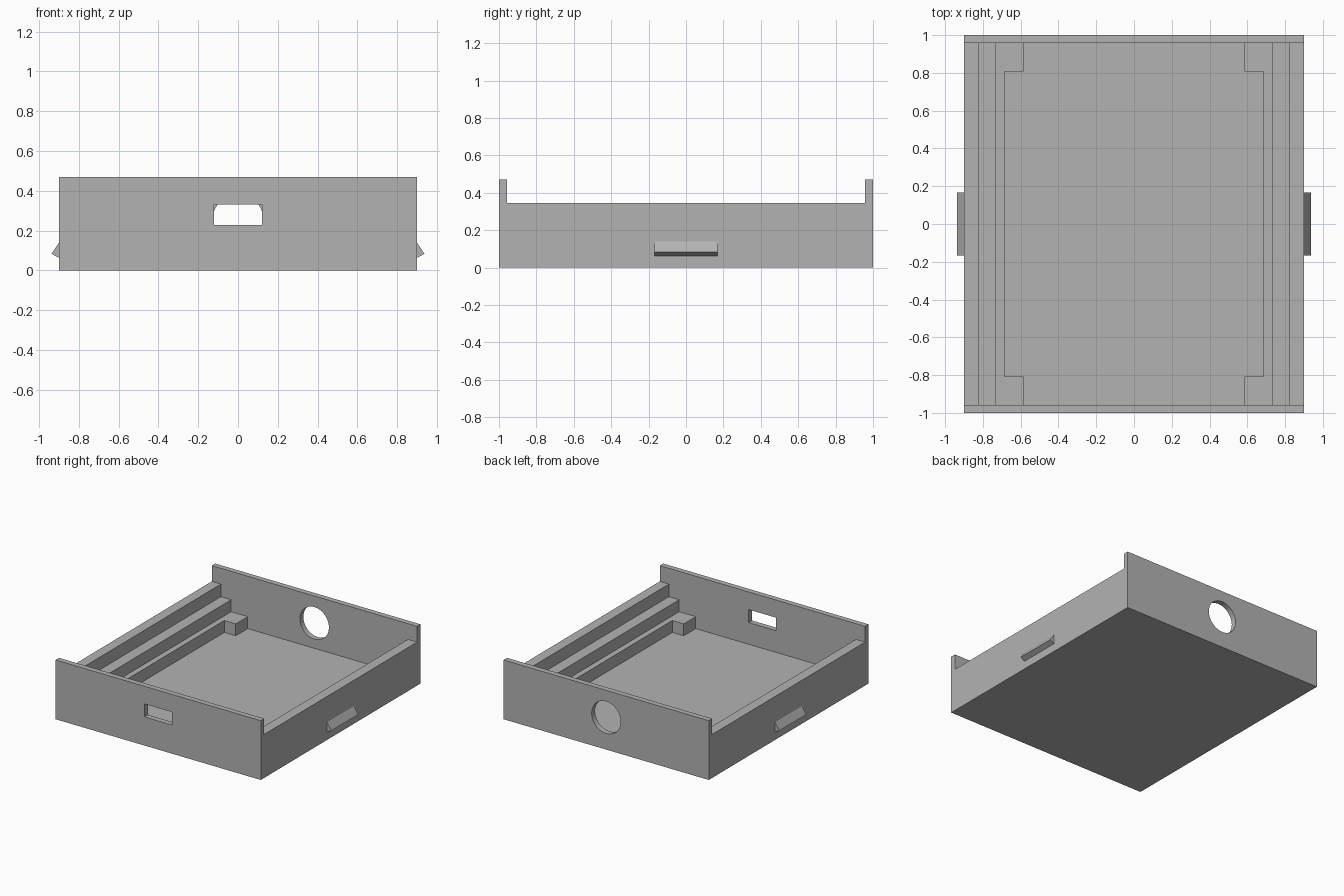
import bpy
import bmesh
import math
from mathutils import Matrix, Vector

cube = bpy.data.objects.get("Cube")
if cube:
    bpy.data.objects.remove(cube, do_unlink=True)

HALF_W, HALF_L, HEIGHT = 0.90, 1.0, 0.47
INNER_L = 0.957          # inside face of the end walls
SIDE_TOP = 0.345         # top of the side walls
FLOOR = 0.055

grey = bpy.data.materials.new("plain_grey")
grey.use_nodes = True
colour = (0.45, 0.45, 0.45, 1)
grey.diffuse_color = colour
grey.node_tree.nodes["Principled BSDF"].inputs["Base Color"].default_value = colour


def make_object(name, bm):
    bmesh.ops.recalc_face_normals(bm, faces=bm.faces)
    mesh = bpy.data.meshes.new(name)
    bm.to_mesh(mesh)
    bm.free()
    mesh.materials.append(grey)
    obj = bpy.data.objects.new(name, mesh)
    bpy.context.collection.objects.link(obj)
    return obj


def extrude_profile(name, points, half_length):
    """Extrude an (x, z) outline along y, centred on y = 0."""
    bm = bmesh.new()
    face = bm.faces.new([bm.verts.new((x, -half_length, z)) for x, z in points])
    result = bmesh.ops.extrude_face_region(bm, geom=[face])
    verts = [v for v in result["geom"] if isinstance(v, bmesh.types.BMVert)]
    bmesh.ops.translate(bm, verts=verts, vec=(0, 2 * half_length, 0))
    return make_object(name, bm)


def box(name, low, high):
    bm = bmesh.new()
    low, high = Vector(low), Vector(high)
    bmesh.ops.create_cube(bm, size=1)
    bmesh.ops.scale(bm, verts=bm.verts, vec=high - low)
    bmesh.ops.translate(bm, verts=bm.verts, vec=(low + high) / 2)
    return make_object(name, bm)


def cut(target, cutter):
    cutter.hide_render = True
    mod = target.modifiers.new("cut", "BOOLEAN")
    mod.operation, mod.solver, mod.object = "DIFFERENCE", "EXACT", cutter
    bpy.context.view_layer.objects.active = target
    bpy.ops.object.modifier_apply(modifier=mod.name)
    bpy.data.objects.remove(cutter, do_unlink=True)


# Solid block that the tray is carved from
tray = box("tray", (-HALF_W, -HALF_L, 0), (HALF_W, HALF_L, HEIGHT))

# Stepped cavity: low side walls, two ledges and the floor between corner blocks
steps = [(1.0, 0.6), (1.0, SIDE_TOP), (0.82, SIDE_TOP), (0.82, 0.245),
         (0.73, 0.245), (0.73, 0.15), (0.585, 0.15), (0.585, FLOOR)]
outline = steps + [(-x, z) for x, z in reversed(steps)]
cut(tray, extrude_profile("cavity_cutter", outline, INNER_L))

# Wider floor pocket, which leaves a block in each corner
cut(tray, box("pocket_cutter", (-0.685, -0.807, FLOOR), (0.685, 0.807, 0.2)))

# Slot in the front wall
cut(tray, box("slot_cutter", (-0.12, -1.1, 0.227), (0.12, -0.9, 0.33)))

# Round hole in the back wall
bm = bmesh.new()
bmesh.ops.create_cone(bm, cap_ends=True, segments=64, radius1=0.127,
                      radius2=0.127, depth=0.2,
                      matrix=Matrix.Translation((0, 1, 0.255))
                      @ Matrix.Rotation(math.radians(90), 4, "X"))
cut(tray, make_object("hole_cutter", bm))

# Wedge-shaped catches on the outside of both side walls
for name, side in (("left_catch", 1), ("right_catch", -1)):
    wedge = [(HALF_W, 0.063), (0.937, 0.083), (HALF_W, 0.14)]
    extrude_profile(name, [(side * x, z) for x, z in wedge], 0.168)

# Smooth the round hole while keeping every corner sharp
bpy.ops.object.select_all(action="DESELECT")
tray.select_set(True)
bpy.context.view_layer.objects.active = tray
bpy.ops.object.shade_smooth_by_angle(angle=math.radians(30))
